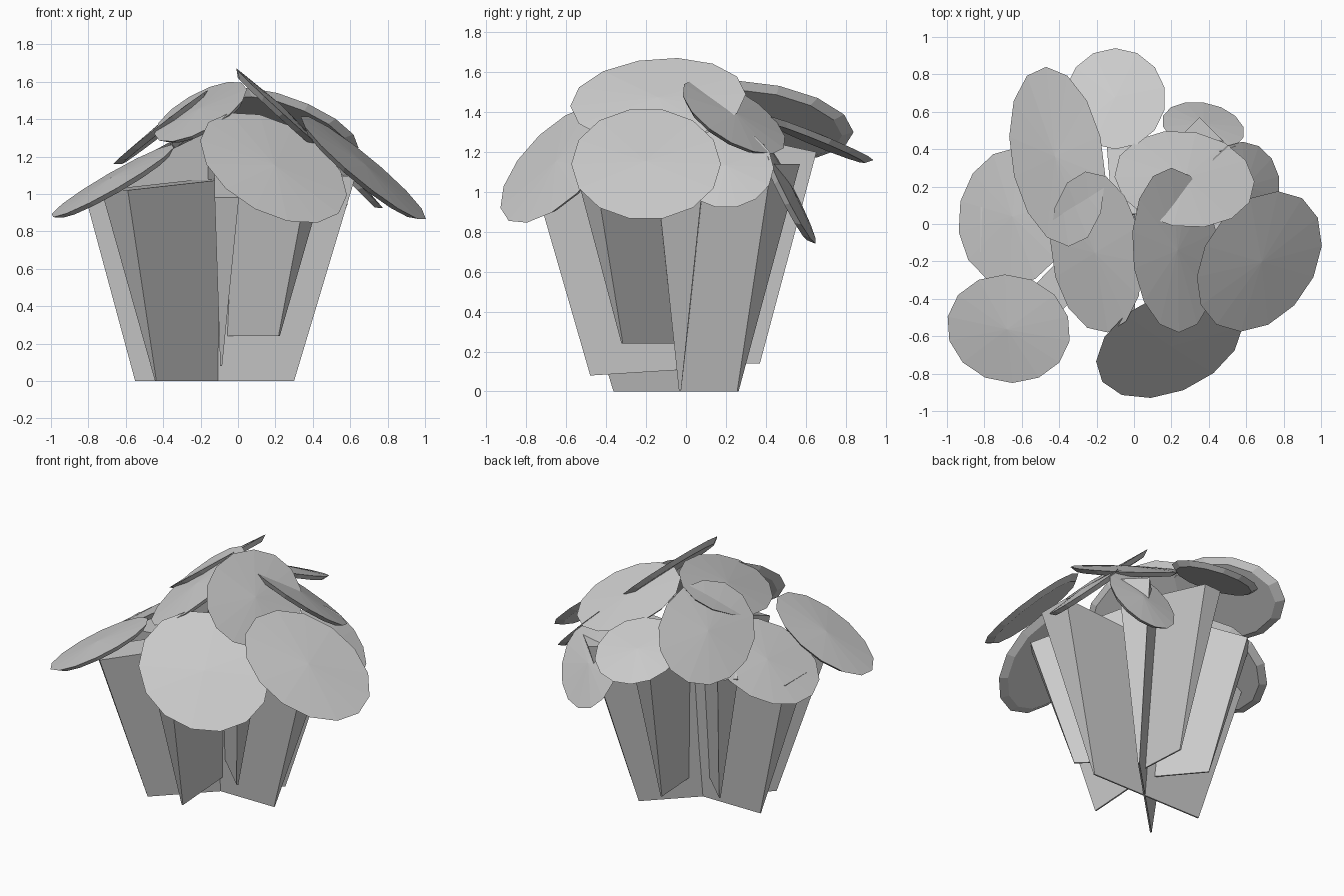
import bpy, math
from mathutils import Vector

if "Cube" in bpy.data.objects:
    bpy.data.objects.remove(bpy.data.objects["Cube"])


def make(name, verts, faces):
    me = bpy.data.meshes.new(name)
    me.from_pydata([tuple(v) for v in verts], [], faces)
    me.update()
    ob = bpy.data.objects.new(name, me)
    bpy.context.collection.objects.link(ob)
    return ob


def disc(name, c, u, v, n=14):
    """Shallow lens-shaped leaf pad: centre and two half-axis vectors."""
    c, u, v = Vector(c), Vector(u), Vector(v)
    w = u.cross(v).normalized()
    if w.z < 0:
        w, v = -w, -v
    verts = []
    for s, h in ((0.88, -0.03), (1.0, 0.0)):
        for i in range(n):
            a = 2 * math.pi * (i + 0.5) / n
            verts.append(c + s * (u * math.cos(a) + v * math.sin(a)) + w * h)
    verts.append(c + w * 0.02)
    faces = [tuple(reversed(range(n)))]
    for i in range(n):
        j = (i + 1) % n
        faces.append((i, j, n + j, n + i))
        faces.append((n + i, n + j, 2 * n))
    make(name, verts, faces)


def blade(name, b0, b1, t1, t0, th):
    """Upright wedge: a sharp bottom edge b0-b1 thickening to top edge t0-t1."""
    b0, b1, t1, t0 = map(Vector, (b0, b1, t1, t0))
    d = b1 - b0
    w = Vector((-d.y, d.x, 0)).normalized()
    verts = []
    for s in (-1, 1):
        verts += [b0 + w * s * .005, b1 + w * s * .005,
                  t1 + w * s * th / 2, t0 + w * s * th / 2]
    make(name, verts, [(0, 1, 2, 3), (7, 6, 5, 4), (0, 4, 5, 1),
                       (1, 5, 6, 2), (2, 6, 7, 3), (3, 7, 4, 0)])


# Canopy pads
disc("pad_front_left", (-.67, -.56, 1.07), (.33, 0, .19), (-.02, .29, .04))
disc("pad_front", (.19, -.64, 1.14), (.38, .03, -.2), (.1, .29, .22))
disc("pad_right", (.67, -.2, 1.14), (.32, 0, -.28), (.1, .375, 0))
disc("pad_top_right", (.22, -.14, 1.46), (.23, 0, -.21), (-.02, .44, .03))
disc("pad_top_left", (-.2, -.15, 1.44), (.24, .04, .14), (-.06, .43, .08))
disc("pad_back_left", (-.41, .36, 1.36), (.25, 0, .19), (-.06, .48, -.06))
disc("pad_left", (-.64, .04, 1.1), (.3, 0, .19), (.02, .37, 0))
disc("pad_back", (-.1, .67, 1.27), (.27, 0, .02), (0, .27, -.11))
disc("pad_back_right_low", (.37, .52, 1.0), (.22, -.03, 0), (0, .13, -.26))
disc("pad_back_right_top", (.27, .24, 1.38), (.37, -.07, -.1), (.06, .25, -.16))
disc("pad_right_back", (.58, .2, 1.12), (.2, 0, -.2), (0, .24, 0))

# Two crossed wedges standing on the ground
blade("stem_wide", (-.55, -.03, 0), (.3, -.03, 0),
      (.63, -.03, 1.1), (-.82, -.03, 1.0), .24)
blade("stem_cross", (-.44, -.36, 0), (.18, .26, 0),
      (.42, .5, 1.14), (-.66, -.6, 1.02), .2)

# Shorter radial wedges between them
blade("stem_front", (-.09, -.48, .08), (-.09, 0, .11),
      (-.06, .05, 1.3), (-.06, -.74, .98), .13)
blade("stem_front_right", (-.06, -.05, .24), (.22, -.32, .24),
      (.42, -.5, 1.08), (-.04, -.05, 1.33), .13)
blade("stem_back", (-.05, .04, .14), (-.07, .37, .14),
      (-.1, .65, 1.2), (-.05, .05, 1.33), .13)
blade("stem_back_left", (-.13, -.06, .15), (-.42, .23, .17),
      (-.6, .4, 1.1), (-.12, -.05, 1.33), .13)
